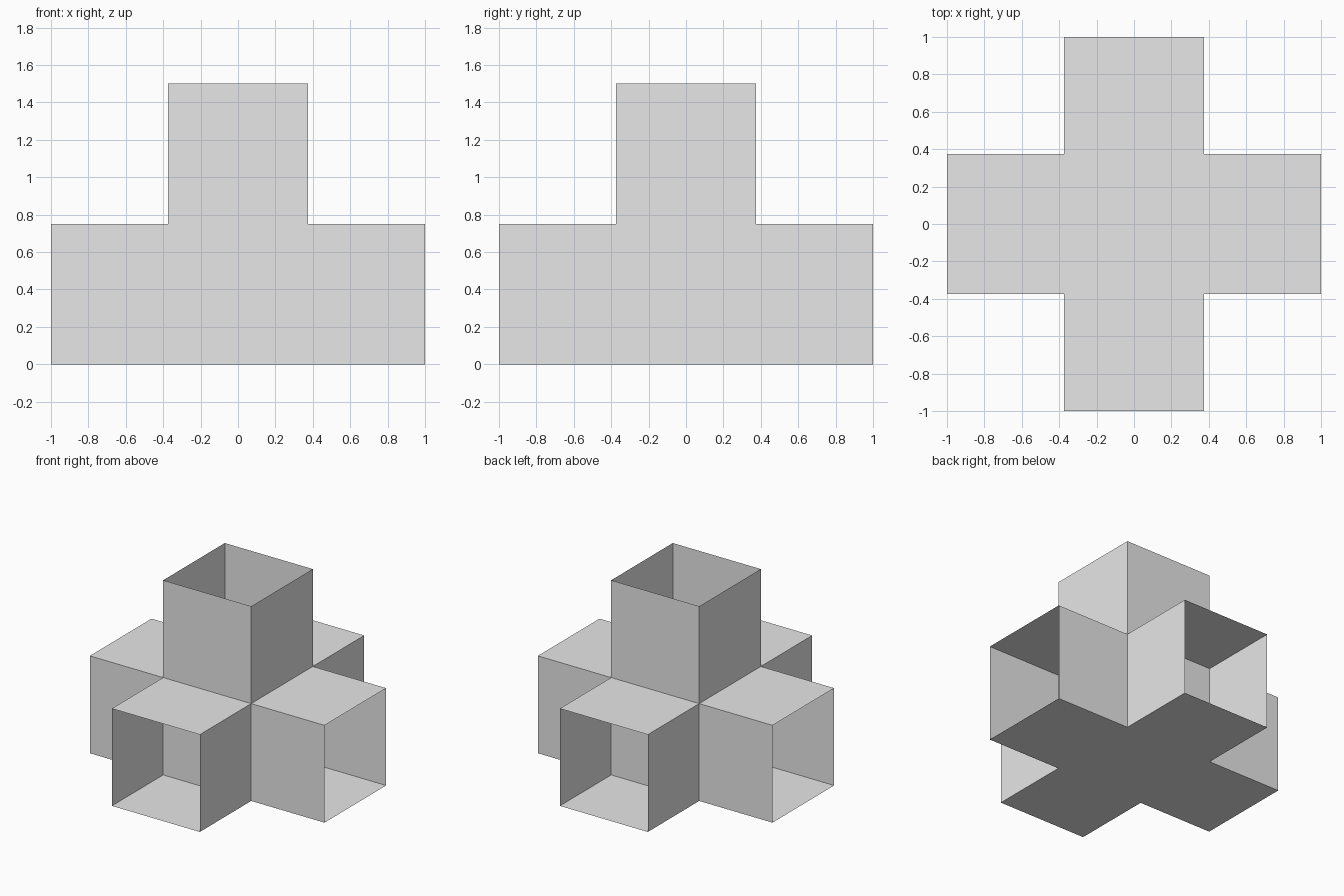
import bpy
import bmesh
from mathutils import Vector

cube = bpy.data.objects.get("Cube")
if cube:
    bpy.data.objects.remove(cube, do_unlink=True)

HALF = 0.375          # half width of the core cube and of every tube
ARM = 0.625           # length of each sideways tube
SIDE = 2 * HALF       # core edge, also the height of the upright tube

# Plain grey for the whole model
grey = bpy.data.materials.new("light_grey")
grey.use_nodes = True
colour = (0.8, 0.8, 0.8, 1)
grey.diffuse_color = colour
grey.node_tree.nodes["Principled BSDF"].inputs["Base Color"].default_value = colour

# Closed core cube standing on the ground
bm = bmesh.new()
bmesh.ops.create_cube(bm, size=SIDE)
bmesh.ops.translate(bm, verts=bm.verts, vec=(0, 0, HALF))
bm.normal_update()

# Open-ended tubes grow from the edges of every face but the bottom,
# leaving the core face in place as the tube's end wall
core_faces = [f for f in bm.faces if f.normal.z > -0.5]
for face in core_faces:
    length = SIDE if face.normal.z > 0.5 else ARM
    offset = Vector(face.normal) * length
    inner = list(face.verts)
    outer = [bm.verts.new(v.co + offset) for v in inner]
    for i in range(len(inner)):
        j = (i + 1) % len(inner)
        bm.faces.new((inner[i], inner[j], outer[j], outer[i]))

mesh = bpy.data.meshes.new("open_tube_cross")
bm.to_mesh(mesh)
bm.free()
mesh.materials.append(grey)
cross = bpy.data.objects.new("open_tube_cross", mesh)
bpy.context.scene.collection.objects.link(cross)
